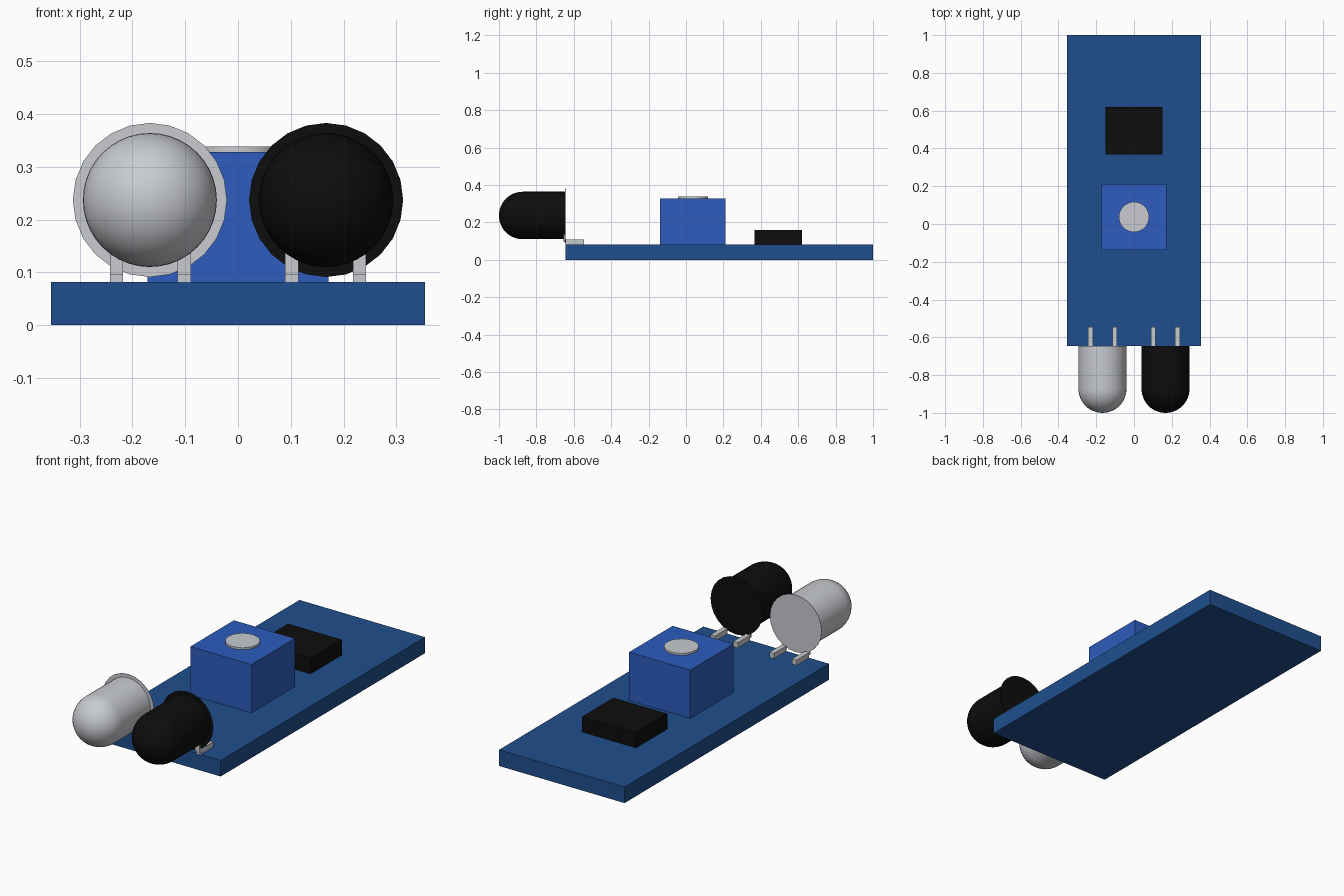
import bpy, bmesh, math
from mathutils import Matrix, Vector

cube = bpy.data.objects.get("Cube")
if cube:
    bpy.data.objects.remove(cube)


def material(name, rgb):
    m = bpy.data.materials.new(name)
    m.use_nodes = True
    m.diffuse_color = (*rgb, 1)
    m.node_tree.nodes["Principled BSDF"].inputs["Base Color"].default_value = (*rgb, 1)
    return m


BOARD_BLUE = material("board blue", (0.014, 0.078, 0.27))
BRIGHT_BLUE = material("bright blue", (0.026, 0.107, 0.51))
SILVER = material("silver grey", (0.58, 0.60, 0.63))
BLACK = material("black", (0.004, 0.004, 0.004))


def finish(bm, name, mat):
    bmesh.ops.recalc_face_normals(bm, faces=bm.faces)
    mesh = bpy.data.meshes.new(name)
    bm.to_mesh(mesh)
    bm.free()
    mesh.materials.append(mat)
    obj = bpy.data.objects.new(name, mesh)
    bpy.context.collection.objects.link(obj)
    return obj


def box(name, lo, hi, mat):
    lo, hi = Vector(lo), Vector(hi)
    bm = bmesh.new()
    bmesh.ops.create_cube(bm, size=1, matrix=Matrix.Translation((lo + hi) / 2)
                          @ Matrix.Diagonal((*(hi - lo), 1)))
    return finish(bm, name, mat)


def lathe(name, profile, origin, tilt, mat, sides):
    """Spin (radius, height) points, then tilt the axis about x."""
    bm = bmesh.new()
    verts = [bm.verts.new((r, 0, h)) for r, h in profile]
    edges = [bm.edges.new(pair) for pair in zip(verts, verts[1:])]
    bmesh.ops.spin(bm, geom=verts + edges, axis=(0, 0, 1), cent=(0, 0, 0),
                   angle=math.tau, steps=sides)
    bmesh.ops.remove_doubles(bm, verts=bm.verts, dist=1e-5)
    bm.transform(Matrix.Translation(origin) @ Matrix.Rotation(tilt, 4, "X"))
    obj = finish(bm, name, mat)
    bpy.ops.object.select_all(action="DESELECT")
    obj.select_set(True)
    bpy.context.view_layer.objects.active = obj
    bpy.ops.object.shade_smooth_by_angle(angle=math.radians(35))
    return obj


# Circuit board with its components
TOP, EDGE = 0.082, -0.645
box("circuit_board", (-0.354, EDGE, 0), (0.354, 1, TOP), BOARD_BLUE)
box("trimmer_body", (-0.172, -0.138, TOP), (0.172, 0.212, 0.328), BRIGHT_BLUE)
lathe("trimmer_knob", [(0, 0), (0.08, 0), (0.08, 0.01), (0, 0.01)],
      (0, 0.037, 0.328), 0, SILVER, 32)
box("chip", (-0.152, 0.367, TOP), (0.152, 0.62, 0.16), BLACK)

# Domed lamps facing forward, each with a thin back rim and two bent legs
RADIUS, BARREL, LAMP_Z = 0.127, 0.228, 0.237
dome = [(RADIUS * math.cos(a), BARREL + RADIUS * math.sin(a))
        for a in (math.pi / 2 * i / 12 for i in range(12))]
lamp_profile = [(0, 0), (RADIUS, 0)] + dome + [(0, BARREL + RADIUS)]
rim_profile = [(0, 0), (0.146, 0), (0.146, 0.002), (0, 0.002)]

for side, x, mat in (("right", -0.167, SILVER), ("left", 0.167, BLACK)):
    origin = (x, EDGE, LAMP_Z)
    lathe(f"{side}_lamp", lamp_profile, origin, math.pi / 2, mat, 40)
    lathe(f"{side}_lamp_rim", rim_profile, origin, math.pi / 2, mat, 24)
    for part, leg_x in (("inner", 0.102), ("outer", 0.23)):
        leg_x = math.copysign(leg_x, x)
        a, b = leg_x - 0.0125, leg_x + 0.0125
        box(f"{side}_{part}_leg_foot", (a, EDGE, TOP), (b, -0.545, 0.109), SILVER)
        box(f"{side}_{part}_leg_riser", (a, EDGE - 0.01, 0.095),
            (b, EDGE - 0.001, LAMP_Z), SILVER)
